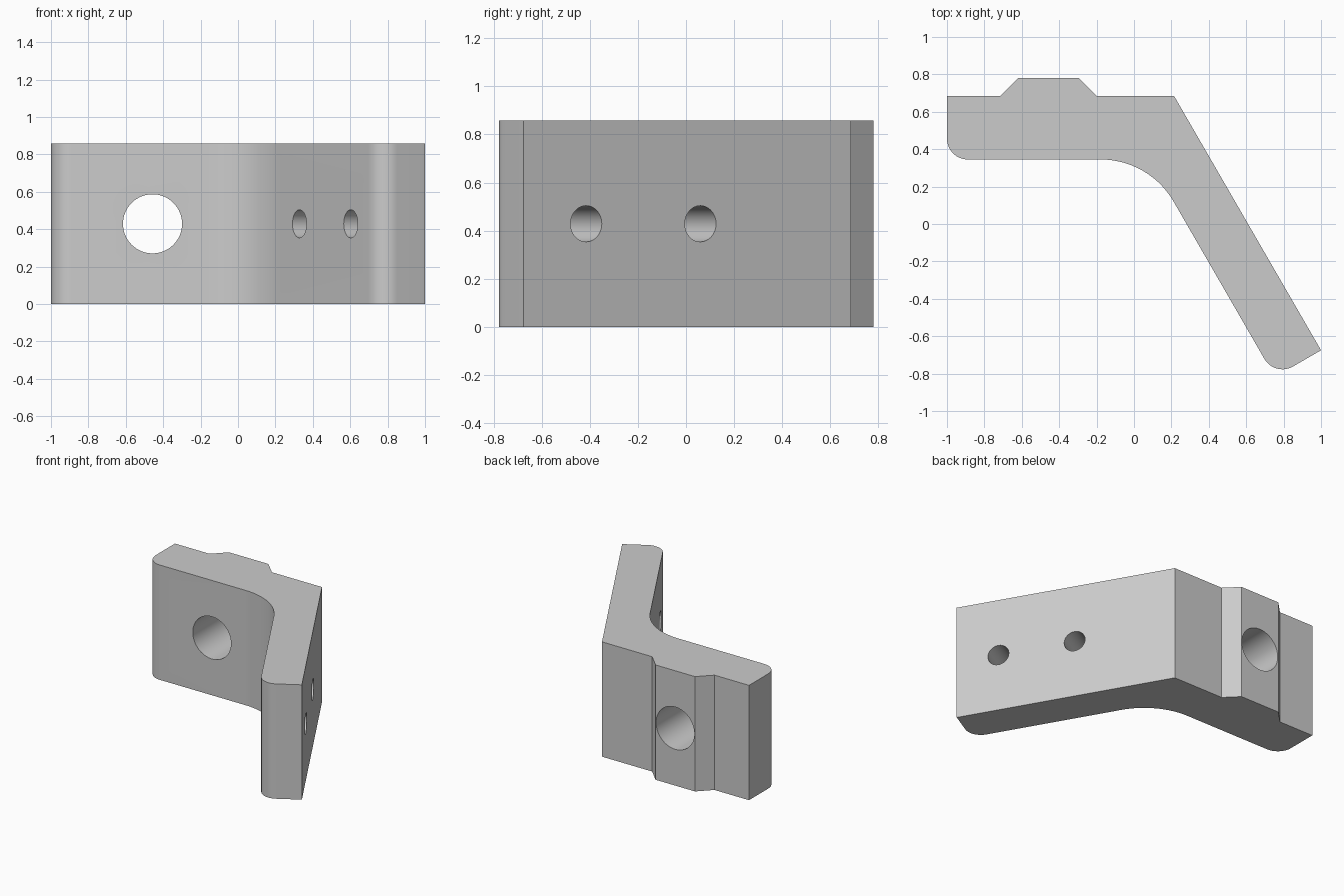
import bpy
import bmesh
import math
from mathutils import Vector

default = bpy.data.objects.get("Cube")
if default:
    bpy.data.objects.remove(default, do_unlink=True)

HEIGHT = 0.857
MID = HEIGHT / 2

grey = bpy.data.materials.new("plain grey")
grey.use_nodes = True
colour = (0.6, 0.6, 0.6, 1)
grey.diffuse_color = colour
grey.node_tree.nodes["Principled BSDF"].inputs["Base Color"].default_value = colour


def fillet(before, corner, after, radius, steps=14):
    """Points of an arc that rounds the corner."""
    a = (before - corner).normalized()
    b = (after - corner).normalized()
    half = a.angle(b) / 2
    centre = corner + (a + b).normalized() * radius / math.sin(half)
    start = corner + a * radius / math.tan(half) - centre
    end = corner + b * radius / math.tan(half) - centre
    sweep = start.angle(end)
    return [centre + (start * math.sin((1 - i / steps) * sweep)
                      + end * math.sin(i / steps * sweep)) / math.sin(sweep)
            for i in range(steps + 1)]


# Plan outline: (x, y, corner radius)
outline = [(-1, 0.685, 0), (-1, 0.345, 0.112), (0.082, 0.345, 0.45),
           (0.753, -0.818, 0.112), (1, -0.675, 0), (0.214, 0.685, 0),
           (-0.2, 0.685, 0), (-0.295, 0.78, 0), (-0.62, 0.78, 0), (-0.715, 0.685, 0)]
corners = [Vector((x, y, 0)) for x, y, r in outline]
points = []
for i, (x, y, r) in enumerate(outline):
    if r:
        points += fillet(corners[i - 1], corners[i], corners[(i + 1) % len(corners)], r)
    else:
        points.append(corners[i])

# Bent bracket body
bm = bmesh.new()
base = bm.faces.new([bm.verts.new(p) for p in points])
top = bmesh.ops.extrude_face_region(bm, geom=[base])
bmesh.ops.translate(bm, vec=(0, 0, HEIGHT),
                    verts=[v for v in top["geom"] if isinstance(v, bmesh.types.BMVert)])
bmesh.ops.recalc_face_normals(bm, faces=bm.faces)
mesh = bpy.data.meshes.new("bent_bracket")
bm.to_mesh(mesh)
bm.free()
mesh.materials.append(grey)
bracket = bpy.data.objects.new("bent_bracket", mesh)
bpy.context.collection.objects.link(bracket)


def drill(name, x, y, radius, direction):
    """Cut a round through hole along a horizontal direction."""
    bpy.ops.mesh.primitive_cylinder_add(
        vertices=64, radius=radius, depth=0.9, location=(x, y, MID),
        rotation=Vector(direction).to_track_quat("Z", "Y").to_euler())
    cutter = bpy.context.object
    cutter.name = name
    cutter.hide_render = True
    cutter.data.materials.append(grey)
    cut = bracket.modifiers.new(name, "BOOLEAN")
    cut.object = cutter
    cut.operation = "DIFFERENCE"
    cut.solver = "EXACT"
    bpy.context.view_layer.objects.active = bracket
    bpy.ops.object.modifier_apply(modifier=name)
    bpy.data.objects.remove(cutter, do_unlink=True)


# Large hole through the raised pad, two small ones through the angled arm
drill("pad_hole", -0.457, 0.56, 0.158, (0, 1, 0))
for name, y in (("arm_hole_upper", 0.06), ("arm_hole_lower", -0.415)):
    drill(name, 0.214 + (0.685 - y) * 0.578, y, 0.075, (0.866, 0.5, 0))

# Smooth the rounds and bores, keep the edges sharp
bpy.ops.object.select_all(action="DESELECT")
bracket.select_set(True)
bpy.context.view_layer.objects.active = bracket
bpy.ops.object.shade_smooth_by_angle(angle=math.radians(30))
